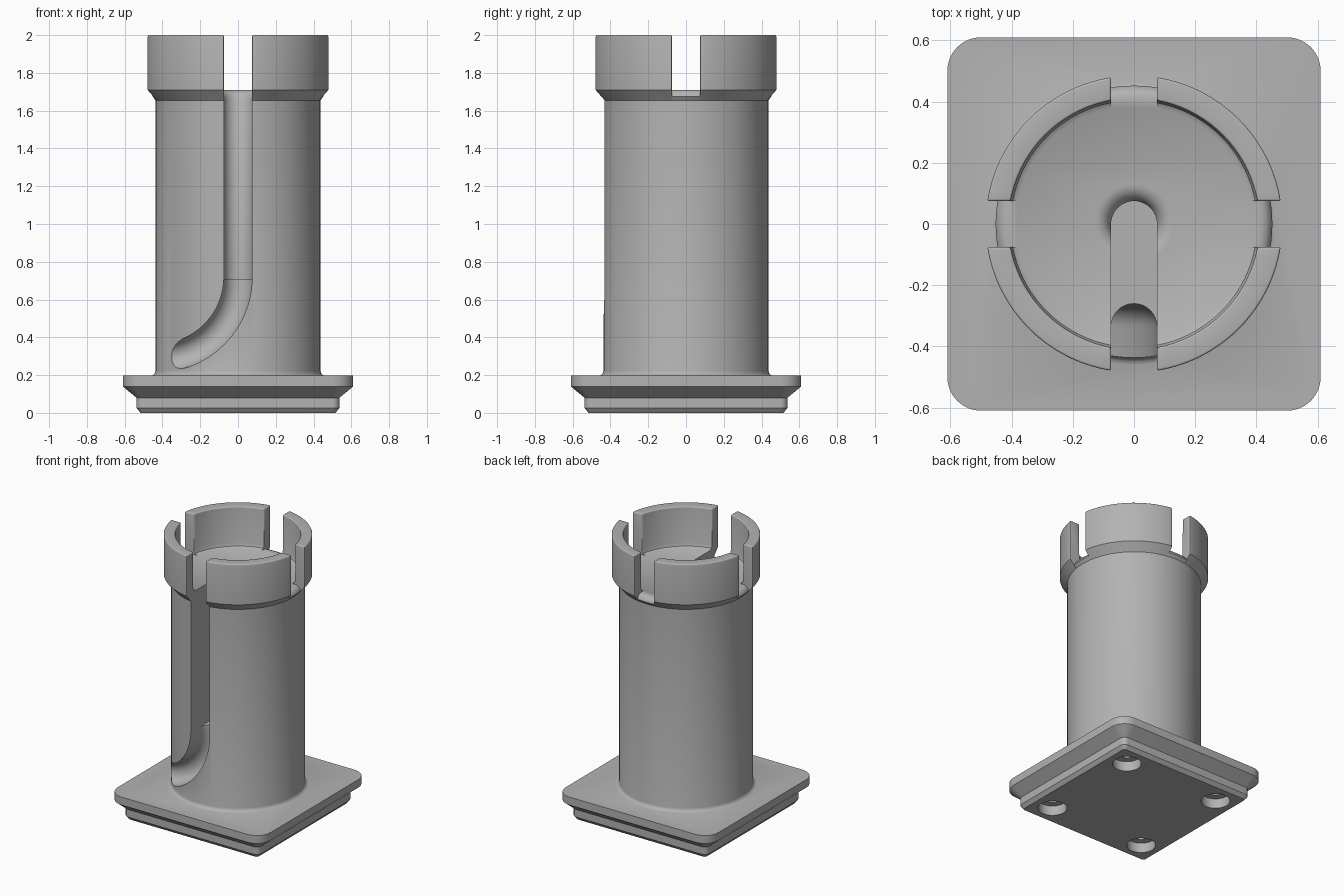
import bpy, bmesh
from math import sin, cos, pi, asin, radians

old = bpy.data.objects.get("Cube")
if old:
    bpy.data.objects.remove(old, do_unlink=True)

grey = bpy.data.materials.new("plain grey")
grey.use_nodes = True
colour = (0.45, 0.45, 0.45, 1)
grey.diffuse_color = colour
grey.node_tree.nodes["Principled BSDF"].inputs["Base Color"].default_value = colour

SLOT = 0.075    # half width of every slot
FLOOR = 1.71    # height of the cup floor


def finish(name, bm):
    bmesh.ops.recalc_face_normals(bm, faces=bm.faces[:])
    mesh = bpy.data.meshes.new(name)
    bm.to_mesh(mesh)
    bm.free()
    obj = bpy.data.objects.new(name, mesh)
    bpy.context.collection.objects.link(obj)
    mesh.materials.append(grey)
    return obj


def loft_bm(loops, bm=None):
    """Skin closed loops of equal length and cap both ends."""
    bm = bm or bmesh.new()
    rows = [[bm.verts.new(p) for p in loop] for loop in loops]
    n = len(rows[0])
    for a, b in zip(rows, rows[1:]):
        for i in range(n):
            j = (i + 1) % n
            bm.faces.new((a[i], a[j], b[j], b[i]))
    bm.faces.new(rows[0][::-1])
    bm.faces.new(rows[-1])
    return bm


def circle(r, z, n=96, x=0, y=0):
    return [(x + r * cos(2 * pi * i / n), y + r * sin(2 * pi * i / n), z) for i in range(n)]


def rounded_square(z, half, r, n=8):
    pts = []
    for k in range(4):
        mid = pi / 4 + k * pi / 2
        cx = (half - r) * (1 if cos(mid) > 0 else -1)
        cy = (half - r) * (1 if sin(mid) > 0 else -1)
        for i in range(n + 1):
            a = k * pi / 2 + i / n * pi / 2
            pts.append((cx + r * cos(a), cy + r * sin(a), z))
    return pts


def combine(target, tool, operation):
    mod = target.modifiers.new(operation, "BOOLEAN")
    mod.operation = operation
    mod.solver = "EXACT"
    mod.object = tool
    bpy.context.view_layer.objects.active = target
    bpy.ops.object.modifier_apply(modifier=mod.name)
    bpy.data.objects.remove(tool, do_unlink=True)


# Stepped base plate
plate = [(0, 0.516, 0.018), (0.026, 0.537, 0.037), (0.08, 0.537, 0.037),
         (0.14, 0.61, 0.11), (0.197, 0.61, 0.11)]
holder = finish("slotted_holder", loft_bm([rounded_square(*p) for p in plate]))

# Column with a foot fillet, flared top and rounded floor edge
column = [(0.46, 0.16), (0.46, 0.197), (0.449, 0.201), (0.441, 0.209), (0.437, 0.222),
          (0.437, 1.655), (0.452, 1.676), (0.446, 1.692), (0.434, 1.704), (0.418, FLOOR)]
combine(holder, finish("column", loft_bm([circle(r, z) for r, z in column])), "UNION")

# Deep straight slot with a round back
slot = [(-SLOT, -0.7), (SLOT, -0.7)] + [
    (SLOT * cos(pi * i / 24), SLOT * sin(pi * i / 24)) for i in range(25)]
combine(holder, finish("deep_slot", loft_bm(
    [[(x, y, z) for x, y in slot] for z in (0.71, 2.2)])), "DIFFERENCE")

# Curved groove sweeping sideways out of the column
depth, bend, top = -0.335, 0.43, 0.72
section = [(SLOT, -0.6)] + [
    (SLOT * cos(pi * i / 16), depth + SLOT * sin(pi * i / 16)) for i in range(17)] + [(-SLOT, -0.6)]
loops = [[(u, y, top + 0.05) for u, y in section]]
for i in range(29):
    a = radians(82) * i / 28
    loops.append([(-bend + (bend + u) * cos(a), y, top - (bend + u) * sin(a))
                  for u, y in section])
combine(holder, finish("curved_groove", loft_bm(loops)), "DIFFERENCE")

# Rounded mouth where the slot meets the floor
soft = 0.055
mouth = [(SLOT + soft * (1 - cos(t * pi / 16)), FLOOR - soft + soft * sin(t * pi / 16))
         for t in range(9)]
mouth = [(0.07, FLOOR - soft)] + mouth[1:] + [(SLOT + soft, 1.8)]
combine(holder, finish("slot_mouth", loft_bm([circle(r, z, 64) for r, z in mouth])), "DIFFERENCE")

# Magnet pockets with screw holes in the underside
for sx in (-1, 1):
    for sy in (-1, 1):
        pocket = [circle(r, z, 40, sx * 0.378, sy * 0.378) for r, z in
                  ((0.094, -0.05), (0.094, 0.07), (0.044, 0.07), (0.044, 0.165))]
        combine(holder, finish("pocket", loft_bm(pocket)), "DIFFERENCE")

# Four curved rim walls with softened tops and ends
wall = [(0.385, 1.69), (0.432, 1.649), (0.485, FLOOR), (0.485, 2.0),
        (0.41, 2.0), (0.41, 1.738), (0.403, 1.72), (0.385, 1.709)]
for k in range(4):
    steps = 18
    loops = []
    for i in range(steps + 1):
        loop = []
        for r, z in wall:
            edge = asin(SLOT / r)
            a = k * pi / 2 + edge + (pi / 2 - 2 * edge) * i / steps
            loop.append((r * cos(a), r * sin(a), z))
        loops.append(loop)
    bm = loft_bm(loops)
    bmesh.ops.recalc_face_normals(bm, faces=bm.faces[:])
    sharp = [e for e in bm.edges if min(v.co.z for v in e.verts) > 1.705
             and max(v.co.z for v in e.verts) > 1.9 and e.calc_face_angle(0) > 1.2]
    bmesh.ops.bevel(bm, geom=sharp, offset=0.02, segments=4, profile=0.5,
                    affect="EDGES", clamp_overlap=True)
    combine(holder, finish("rim_wall", bm), "UNION")

# Smooth shading with crisp edges
bpy.ops.object.select_all(action="DESELECT")
holder.select_set(True)
bpy.context.view_layer.objects.active = holder
bpy.ops.object.shade_smooth_by_angle(angle=radians(32))
